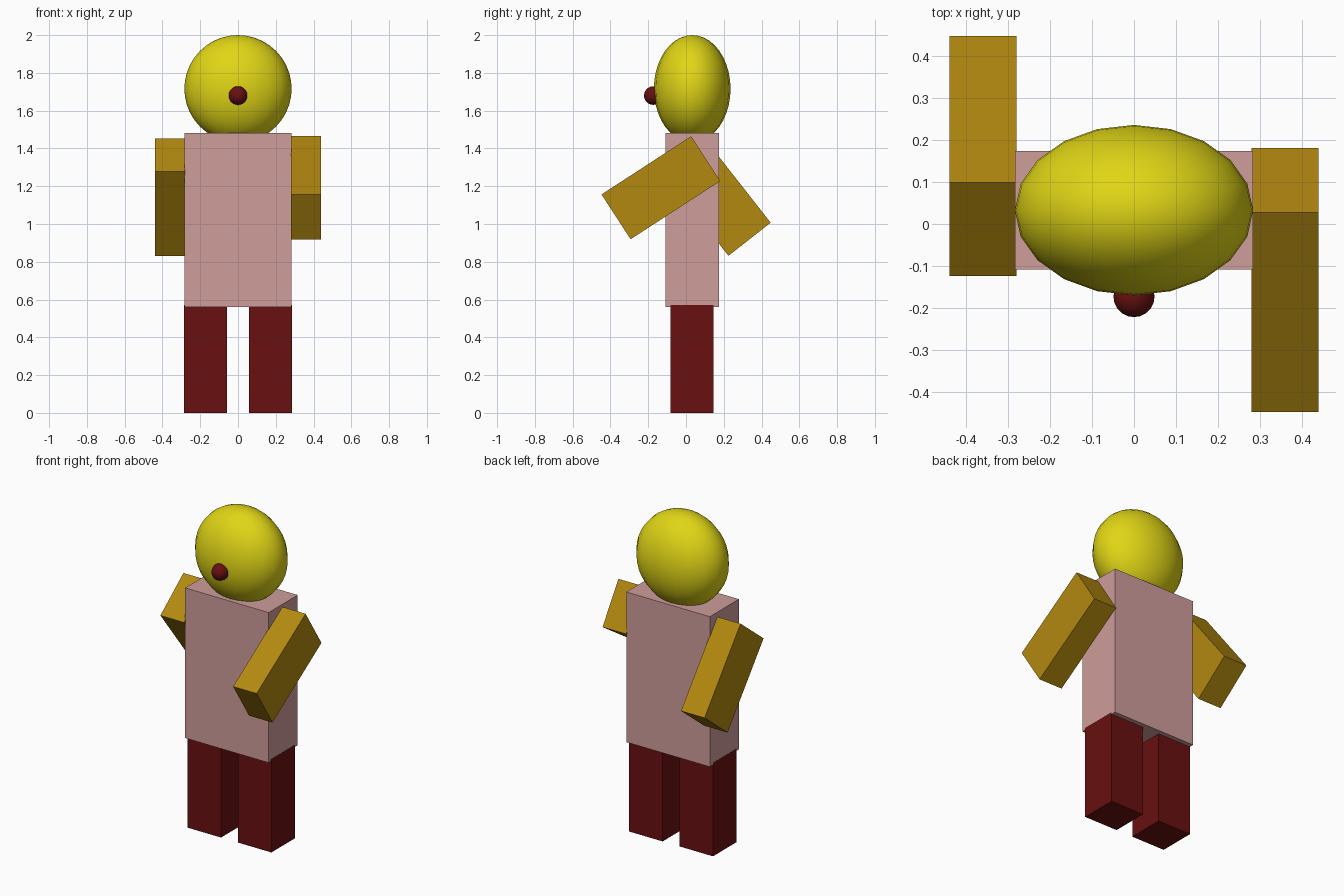
import bpy
from math import radians

if "Cube" in bpy.data.objects:
    bpy.data.objects.remove(bpy.data.objects["Cube"])


def material(name, rgb):
    mat = bpy.data.materials.new(name)
    mat.diffuse_color = (*rgb, 1)
    mat.use_nodes = True
    mat.node_tree.nodes["Principled BSDF"].inputs["Base Color"].default_value = mat.diffuse_color
    return mat


YELLOW = material("yellow", (0.75, 0.67, 0.008))
PINK = material("pink", (0.62, 0.34, 0.33))
OCHRE = material("ochre", (0.45, 0.25, 0.005))
RED = material("dark_red", (0.14, 0.005, 0.005))


def finish(name, size, mat):
    obj = bpy.context.object
    obj.name = name
    obj.scale = size
    bpy.ops.object.transform_apply(location=False, rotation=False, scale=True)
    obj.data.materials.append(mat)
    return obj


def box(name, center, size, mat, tilt=0):
    bpy.ops.mesh.primitive_cube_add(size=1, location=center)
    obj = finish(name, size, mat)
    obj.rotation_euler.x = radians(tilt)
    return obj


def ball(name, center, radii, mat, segments, rings):
    bpy.ops.mesh.primitive_uv_sphere_add(
        segments=segments, ring_count=rings, radius=1, location=center)
    obj = finish(name, radii, mat)
    bpy.ops.object.shade_smooth()
    return obj


# Torso
box("torso", (0, 0.033, 1.021), (0.567, 0.282, 0.922), PINK)

# Legs, slightly overlapping the torso
for side, x in (("right", -0.171), ("left", 0.171)):
    box(side + "_leg", (x, 0.031, 0.286), (0.228, 0.228, 0.572), RED)

# Arms swinging: right one back, left one forward
box("right_arm", (-0.36, 0.162, 1.142), (0.16, 0.284, 0.566), OCHRE, 38.1)
box("left_arm", (0.36, -0.133, 1.192), (0.16, 0.283, 0.566), OCHRE, -57)

# Head flattened front to back, with a round nose
ball("head", (0, 0.033, 1.716), (0.284, 0.203, 0.284), YELLOW, 20, 20)
ball("nose", (0, -0.173, 1.68), (0.049, 0.049, 0.049), RED, 20, 20)
